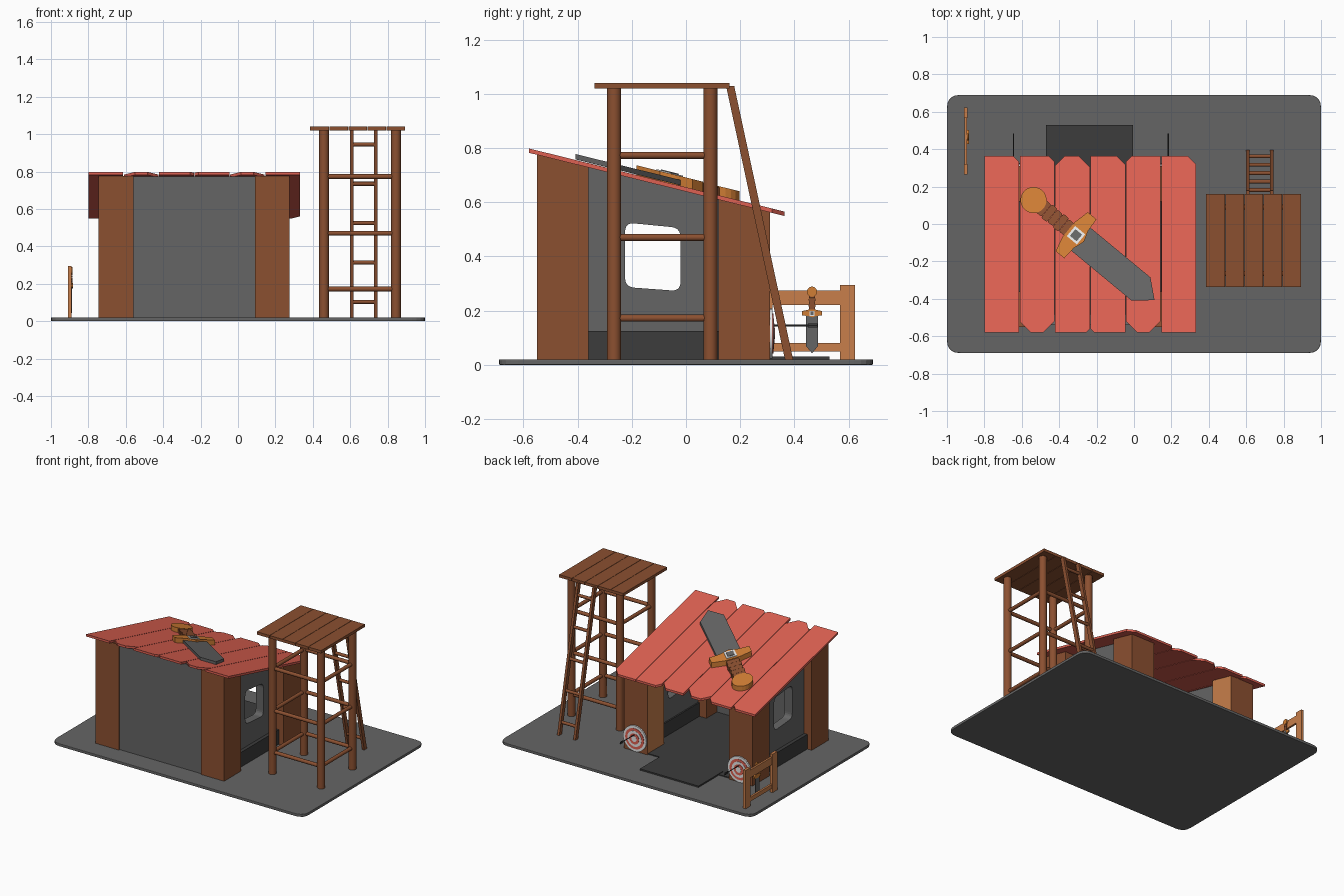
import bpy, bmesh, math
from mathutils import Matrix, Vector

if "Cube" in bpy.data.objects:
    bpy.data.objects.remove(bpy.data.objects["Cube"])


def material(name, r, g, b):
    m = bpy.data.materials.new(name)
    m.use_nodes = True
    m.diffuse_color = (r, g, b, 1)
    m.node_tree.nodes["Principled BSDF"].inputs["Base Color"].default_value = (r, g, b, 1)
    return m


WOOD = material("brown wood", 0.26, 0.08, 0.03)
PALE = material("pale wood", 0.58, 0.21, 0.07)
GOLD = material("gold", 0.64, 0.21, 0.035)
STONE = material("grey stone", 0.13, 0.13, 0.13)
DARK = material("dark stone", 0.045, 0.045, 0.045)
RED = material("red paint", 0.73, 0.12, 0.085)
WHITE = material("white paint", 0.8, 0.8, 0.8)

SLOPE, RIDGE = -0.247, 0.655
# Maps plan coordinates onto the sloping roof
ROOF = Matrix(((1, 0, 0, 0), (0, 1, 0, 0), (0, SLOPE, 1, RIDGE), (0, 0, 0, 1)))
# Maps local x, y, z to world y, z, x
SIDE = Matrix(((0, 0, 1, 0), (1, 0, 0, 0), (0, 1, 0, 0), (0, 0, 0, 1)))
MID_X = -0.235


def roof_z(y):
    return RIDGE + SLOPE * y


def finish(name, bm, mat, matrix=Matrix()):
    bm.transform(matrix)
    bmesh.ops.recalc_face_normals(bm, faces=bm.faces)
    mesh = bpy.data.meshes.new(name)
    bm.to_mesh(mesh)
    bm.free()
    mesh.materials.append(mat)
    ob = bpy.data.objects.new(name, mesh)
    bpy.context.collection.objects.link(ob)
    return ob


def plate(name, loops, low, high, mat, matrix=Matrix()):
    """Extruded outline; any further loops are holes."""
    bm = bmesh.new()
    edges = []
    for loop in loops:
        vs = [bm.verts.new((x, y, low)) for x, y in loop]
        edges += [bm.edges.new((v, vs[i - 1])) for i, v in enumerate(vs)]
    bmesh.ops.triangle_fill(bm, edges=edges, use_beauty=True)
    new = bmesh.ops.extrude_face_region(bm, geom=bm.faces[:])["geom"]
    bmesh.ops.translate(bm, vec=(0, 0, high - low),
                        verts=[v for v in new if isinstance(v, bmesh.types.BMVert)])
    return finish(name, bm, mat, matrix)


def rect(x0, x1, y0, y1):
    return [(x0, y0), (x1, y0), (x1, y1), (x0, y1)]


def rounded(pts, r, steps=5):
    out = []
    for i, p in enumerate(pts):
        p, a, b = Vector(p), Vector(pts[i - 1]), Vector(pts[(i + 1) % len(pts)])
        s, e = p + (a - p).normalized() * r, p + (b - p).normalized() * r
        for k in range(steps + 1):
            t = k / steps
            out.append(tuple(s * (1 - t) ** 2 + p * 2 * t * (1 - t) + e * t * t))
    return out


def box(name, x0, x1, y0, y1, z0, z1, mat):
    return plate(name, [rect(x0, x1, y0, y1)], z0, z1, mat)


def rod(name, a, b, r, mat, sides=16):
    a, b = Vector(a), Vector(b)
    d = b - a
    bm = bmesh.new()
    bmesh.ops.create_cone(bm, cap_ends=True, segments=sides, radius1=r, radius2=r, depth=d.length)
    turn = d.to_track_quat("Z", "Y").to_matrix().to_4x4()
    ob = finish(name, bm, mat, Matrix.Translation((a + b) / 2) @ turn)
    for f in ob.data.polygons:
        f.use_smooth = len(f.vertices) == 4
    return ob


# Ground slab with rounded corners
slab = plate("ground_slab", [rounded(rect(-1, 1, -0.69, 0.69), 0.07)], 0, 0.02, STONE)
bev = slab.modifiers.new("soft_edge", "BEVEL")
bev.width, bev.segments = 0.006, 2

# House floor and entrance mat
box("house_floor", -0.7, 0.23, -0.5, 0.3, 0.02, 0.026, DARK)
box("entrance_mat", -0.47, -0.005, 0.25, 0.53, 0.02, 0.03, DARK)

# Corner posts cut to the roof slope, back pair with pale inner faces
for side in (-1, 1):
    xa, xb = sorted((MID_X + side * 0.325, MID_X + side * 0.51))
    for place, y0, y1 in (("front", -0.55, -0.36), ("back", 0.12, 0.31)):
        shape = [(y0, 0.02), (y1, 0.02), (y1, roof_z(y1) - 0.014), (y0, roof_z(y0) - 0.014)]
        post = plate(f"{place}_post", [shape], xa, xb, WOOD, SIDE)
        post.data.materials.append(PALE)
        for f in post.data.polygons:
            if place == "back" and f.normal.x * side < -0.9:
                f.material_index = 1

    # Side wall with a rounded window and a dark plinth
    xa, xb = sorted((MID_X + side * 0.39, MID_X + side * 0.45))
    wall = [(-0.4, 0.02), (0.16, 0.02), (0.16, roof_z(0.16) - 0.014), (-0.4, roof_z(-0.4) - 0.014)]
    window = rounded([(-0.225, 0.287), (-0.02, 0.272), (-0.02, 0.505), (-0.225, 0.525)], 0.035)
    plate("side_wall", [wall, window], xa, xb, STONE, SIDE)
    xa, xb = sorted((MID_X + side * 0.38, MID_X + side * 0.475))
    box("wall_plinth", xa, xb, -0.36, 0.12, 0.02, 0.125, DARK)

# Front wall
front = [(-0.54, 0.02), (-0.48, 0.02), (-0.48, roof_z(-0.48) - 0.014), (-0.54, roof_z(-0.54) - 0.014)]
plate("front_wall", [front], -0.57, 0.1, STONE, SIDE)

# Roof planks; cuts are front-left, front-right, back-right, back-left
cuts = [(0, 0, 0.03, 0), (0.06, 0.06, 0.03, 0), (0, 0.02, 0.06, 0.05),
        (0.02, 0, 0.045, 0), (0.06, 0.06, 0, 0.03), (0, 0, 0.045, 0)]
for i, (fl, fr, br, bl) in enumerate(cuts):
    x0 = -0.8 + i * 0.1892
    x1, y0, y1 = x0 + 0.186, -0.58, 0.363
    outline = []
    for p in ((x0 + fl, y0), (x1 - fr, y0), (x1, y0 + fr), (x1, y1 - br),
              (x1 - br, y1), (x0 + bl, y1), (x0, y1 - bl), (x0, y0 + fl)):
        if p not in outline:
            outline.append(p)
    plate("roof_plank", [outline], -0.016, 0, RED, ROOF)


def sword(prefix, m):
    """Lies along local x with the guard at the origin."""
    blade = [(0, -0.08), (0.45, -0.08), (0.545, 0), (0.45, 0.08), (0, 0.08)]
    plate(prefix + "_blade", [blade], 0.002, 0.022, STONE, m)
    guard = [(-0.03, -0.135), (0.03, -0.135), (0.035, -0.06), (0.055, 0), (0.035, 0.06),
             (0.03, 0.135), (-0.03, 0.135), (-0.05, 0.05), (-0.05, -0.05)]
    plate(prefix + "_guard", [guard], -0.002, 0.036, GOLD, m)
    for k in range(5):
        x, w = -0.245 + k * 0.04, 0.042 + 0.004 * (k % 2)
        plate(prefix + "_grip_wrap", [rounded(rect(x, x + 0.039, -w, w), 0.01, 2)], 0, 0.03, WOOD, m)
    ring = [(-0.295 + 0.07 * math.cos(a * math.pi / 10), 0.07 * math.sin(a * math.pi / 10))
            for a in range(20)]
    plate(prefix + "_pommel", [ring], -0.002, 0.034, GOLD, m)
    for part, s, top, mat in (("gem_rim", 0.035, 0.04, WHITE), ("gem", 0.023, 0.043, STONE)):
        plate(prefix + "_" + part, [rect(-s, s, -s, s)], 0.03, top, mat, m)


# Large sword on the roof
turn = Matrix.Rotation(math.radians(-39.6), 4, "Z")
sword("roof_sword", ROOF @ Matrix.Translation((-0.31, -0.06, 0)) @ turn)

# Sword rack with a small hanging sword
for y in (0.265, 0.568):
    box("rack_post", -0.91, -0.89, y, y + 0.055, 0.02, 0.295, PALE)
for z0, z1 in ((0.22, 0.275), (0.05, 0.08)):
    box("rack_rail", -0.907, -0.893, 0.3, 0.6, z0, z1, PALE)
hang = Matrix(((0, 0, 1, -0.893), (0, 1, 0, 0.465), (-1, 0, 0, 0.19), (0, 0, 0, 1)))
sword("rack_sword", hang @ Matrix.Scale(0.27, 4))

# Ringed targets with arrows
for x in (-0.645, 0.183):
    for k in range(5):
        rod("target_ring", (x, 0.31, 0.115), (x, 0.32 + 0.002 * k, 0.115), 0.092 - 0.018 * k,
            RED if k % 2 else WHITE, 32)
    rod("arrow_shaft", (x, 0.31, 0.145), (x, 0.485, 0.145), 0.003, DARK, 8)
    box("arrow_fletching", x - 0.002, x + 0.002, 0.45, 0.485, 0.137, 0.153, DARK)

# Watchtower legs and cross rails
XS, YS = (0.46, 0.845), (-0.265, 0.09)
for x in XS:
    for y in YS:
        rod("tower_leg", (x, y, 0.02), (x, y, 1.025), 0.026, WOOD)
for z in (0.172, 0.47, 0.773):
    for y in YS:
        rod("tower_cross_rail", (XS[0], y, z), (XS[1], y, z), 0.013, WOOD, 12)
    for x in XS:
        rod("tower_side_rail", (x, YS[0], z), (x, YS[1], z), 0.013, WOOD, 12)

# Watchtower platform planks
for i in range(5):
    x = 0.386 + i * 0.102
    box("platform_plank", x, x + 0.0995, -0.337, 0.16, 1.02, 1.04, WOOD)

# Leaning ladder
for x in (0.609, 0.737):
    rail = [(0.365, 0.02), (0.395, 0.02), (0.178, 1.028), (0.148, 1.028)]
    plate("ladder_rail", [rail], x - 0.009, x + 0.009, WOOD, SIDE)
for i in range(5):
    z = 0.103 + i * 0.2105
    y = 0.38 - (z - 0.02) * 0.215
    rod("ladder_rung", (0.609, y, z), (0.737, y, z), 0.011, WOOD, 10)
